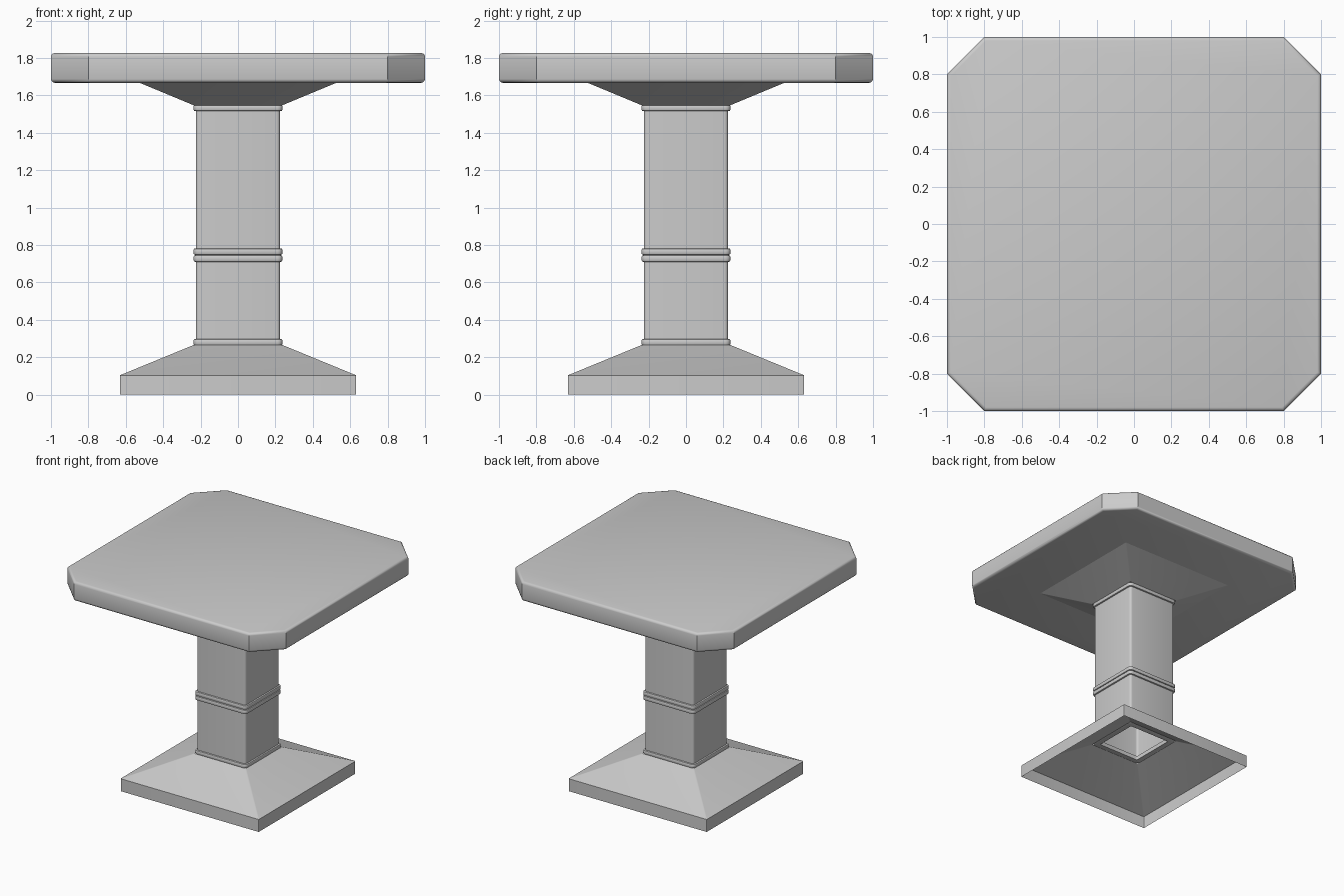
import bpy, bmesh, math

if "Cube" in bpy.data.objects:
    bpy.data.objects.remove(bpy.data.objects["Cube"])


def finish(name, bm, angle=35):
    mesh = bpy.data.meshes.new(name)
    bm.to_mesh(mesh)
    bm.free()
    obj = bpy.data.objects.new(name, mesh)
    bpy.context.collection.objects.link(obj)
    bpy.ops.object.select_all(action='DESELECT')
    obj.select_set(True)
    bpy.context.view_layer.objects.active = obj
    bpy.ops.object.shade_smooth_by_angle(angle=math.radians(angle))
    return obj


def square_outline(half, radius, steps=4):
    points = []
    for corner in range(4):
        a0 = corner * math.pi / 2
        sx, sy = [(1, 1), (-1, 1), (-1, -1), (1, -1)][corner]
        for i in range(steps + 1):
            a = a0 + i / steps * math.pi / 2
            points.append((sx * (half - radius) + radius * math.cos(a),
                           sy * (half - radius) + radius * math.sin(a)))
    return points


def square_loft(name, profile, closed=False):
    """Loft rounded squares; profile rows are (half width, z, corner radius)."""
    bm = bmesh.new()
    loops = [[bm.verts.new((x, y, z)) for x, y in square_outline(h, r)]
             for h, z, r in profile]
    pairs = list(zip(loops, loops[1:]))
    if closed:
        pairs.append((loops[-1], loops[0]))
    for a, b in pairs:
        n = len(a)
        for i in range(n):
            j = (i + 1) % n
            bm.faces.new((a[i], a[j], b[j], b[i]))
    return finish(name, bm)


def band(name, z0, z1):
    """Square collar with a rounded outer edge and a hollow centre."""
    out, inner, b = 0.238, 0.19, 0.009
    square_loft(name, [
        (inner, z0, 0.008), (out - b, z0, 0.02),
        (out - b * 0.3, z0 + b * 0.3, 0.026), (out, z0 + b, 0.028),
        (out, z1 - b, 0.028), (out - b * 0.3, z1 - b * 0.3, 0.026),
        (out - b, z1, 0.02), (inner, z1, 0.008)], closed=True)


# Hollow column
square_loft("column", [(0.225, 0.28, 0.02), (0.225, 1.53, 0.02)])

# Collars at the foot, middle and head of the column
band("foot_collar", 0.263, 0.297)
band("lower_middle_collar", 0.71, 0.745)
band("upper_middle_collar", 0.747, 0.782)
band("head_collar", 1.515, 1.549)

# Open-bottomed sloping base
square_loft("base", [(0.632, 0.0, 0.005), (0.632, 0.103, 0.005),
                     (0.235, 0.266, 0.01)])

# Flared support running into the tabletop
square_loft("top_support", [(0.235, 1.546, 0.01), (0.62, 1.706, 0.005)])

# Tabletop with cut corners and a softened rim
bm = bmesh.new()
outline = [(1, -0.8), (1, 0.8), (0.8, 1), (-0.8, 1),
           (-1, 0.8), (-1, -0.8), (-0.8, -1), (0.8, -1)]
bottom = bm.faces.new([bm.verts.new((x, y, 1.667)) for x, y in outline])
ext = bmesh.ops.extrude_face_region(bm, geom=[bottom], use_keep_orig=True)
for v in ext["geom"]:
    if isinstance(v, bmesh.types.BMVert):
        v.co.z = 1.826
bmesh.ops.recalc_face_normals(bm, faces=bm.faces[:])
rim = [e for e in bm.edges if abs(e.verts[0].co.z - e.verts[1].co.z) < 1e-4]
bmesh.ops.bevel(bm, geom=rim, offset=0.02, segments=3, profile=0.5,
                affect='EDGES')
finish("tabletop", bm)
